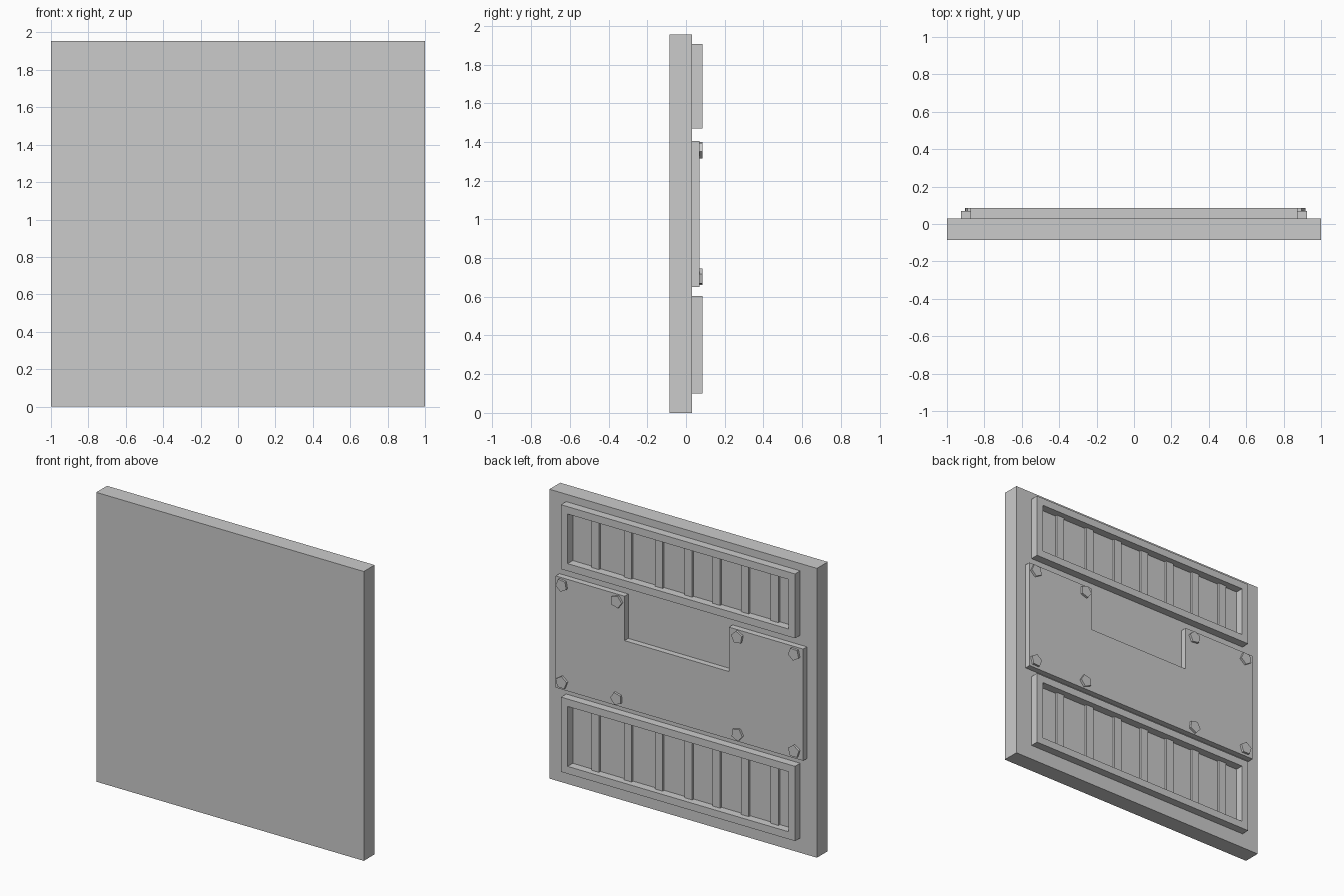
import bpy, bmesh, math

if "Cube" in bpy.data.objects:
    bpy.data.objects.remove(bpy.data.objects["Cube"])


def make_prism(name, outline, y0, y1):
    """Extrude an x/z outline from y0 to y1."""
    bm = bmesh.new()
    face = bm.faces.new([bm.verts.new((x, y0, z)) for x, z in outline])
    ext = bmesh.ops.extrude_face_region(bm, geom=[face])
    verts = [g for g in ext["geom"] if isinstance(g, bmesh.types.BMVert)]
    bmesh.ops.translate(bm, vec=(0, y1 - y0, 0), verts=verts)
    bmesh.ops.recalc_face_normals(bm, faces=bm.faces)
    mesh = bpy.data.meshes.new(name)
    bm.to_mesh(mesh)
    bm.free()
    obj = bpy.data.objects.new(name, mesh)
    bpy.context.collection.objects.link(obj)
    return obj


def rect(x0, x1, z0, z1):
    return [(x0, z0), (x1, z0), (x1, z1), (x0, z1)]


def make_frame(name, x, z0, z1, border, y0, y1):
    """Rectangular ring with an open middle."""
    outer = rect(-x, x, z0, z1)
    inner = rect(-x + border, x - border, z0 + border, z1 - border)
    bm = bmesh.new()
    rings = [[bm.verts.new((px, y, pz)) for px, pz in loop]
             for loop, y in ((outer, y0), (outer, y1), (inner, y1), (inner, y0))]
    for k in range(4):
        a, b = rings[k], rings[(k + 1) % 4]
        for i in range(4):
            j = (i + 1) % 4
            bm.faces.new((a[i], a[j], b[j], b[i]))
    bmesh.ops.recalc_face_normals(bm, faces=bm.faces)
    mesh = bpy.data.meshes.new(name)
    bm.to_mesh(mesh)
    bm.free()
    bpy.context.collection.objects.link(bpy.data.objects.new(name, mesh))


BACK = 0.03   # rear surface of the slab

# Main slab
make_prism("panel", rect(-1, 1, 0, 1.955), -0.085, BACK)

# Raised frames with vertical slats inside
slat_x = (0.647, 0.404, 0.171, -0.049, -0.259, -0.472, -0.694)
for label, z0, z1 in (("lower", 0.10, 0.605), ("upper", 1.47, 1.905)):
    make_frame(label + "_frame", 0.875, z0, z1, 0.05, BACK, 0.085)
    for i, x in enumerate(slat_x):
        make_prism(f"{label}_slat_{i + 1}",
                   rect(x - 0.029, x + 0.029, z0 + 0.05, z1 - 0.05), BACK, BACK + 0.016)

# Notched middle plate
make_prism("middle_plate", [(-0.925, 0.65), (0.925, 0.65), (0.925, 1.405), (0.41, 1.405),
                            (0.41, 1.105), (-0.37, 1.105), (-0.37, 1.405), (-0.925, 1.405)],
           BACK, 0.07)

# Five-sided bolts, each turned a little differently
for row, z in enumerate((0.702, 1.358)):
    for i, x in enumerate((-0.862, -0.438, 0.465, 0.875)):
        turn = math.radians(90 + 25 * i + 40 * row)
        corners = [(x + 0.043 * math.cos(turn + k * math.tau / 5),
                    z + 0.043 * math.sin(turn + k * math.tau / 5)) for k in range(5)]
        make_prism(f"bolt_{row + 1}_{i + 1}", corners, 0.07, 0.085)
